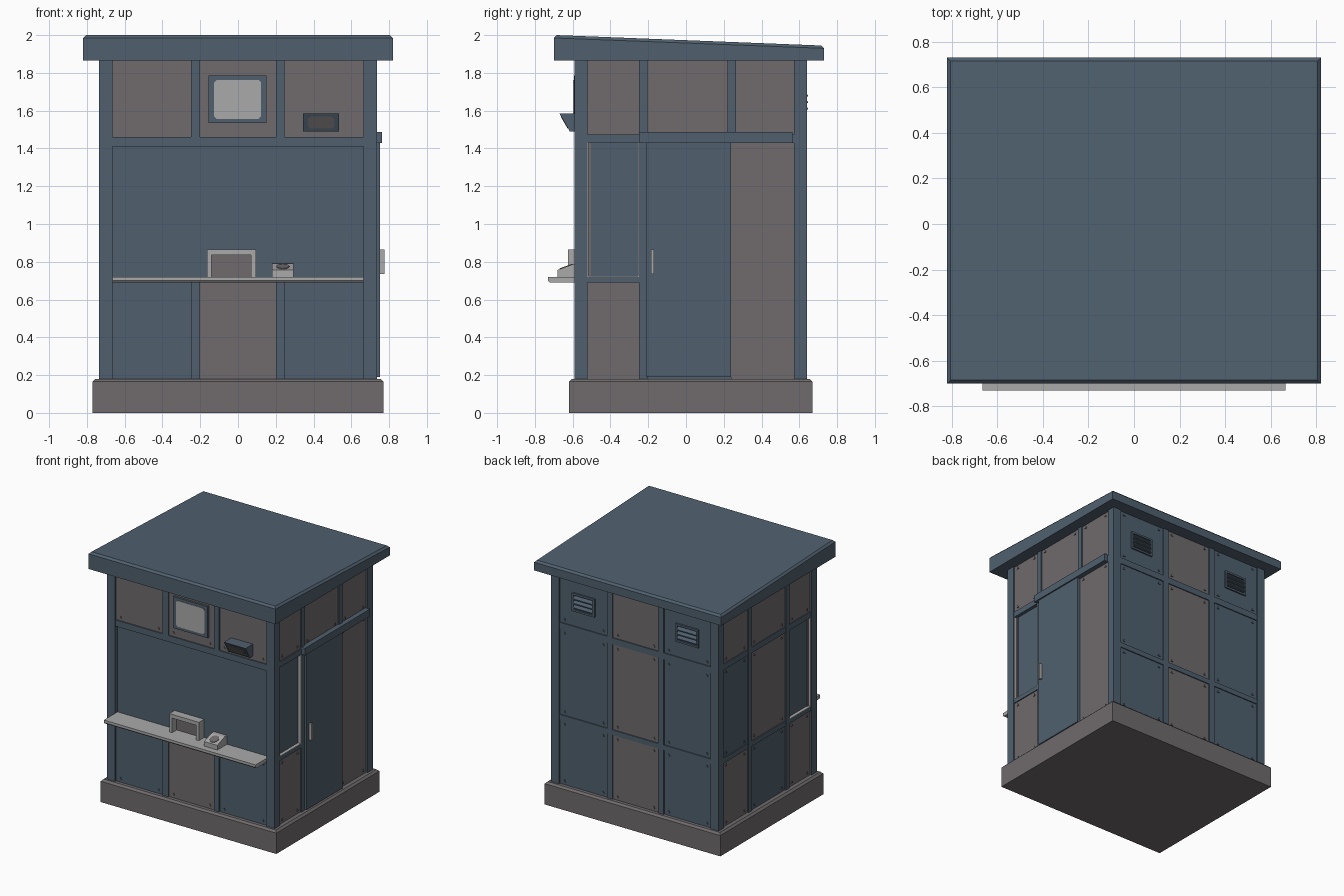
import bpy, bmesh, math

if "Cube" in bpy.data.objects:
    bpy.data.objects.remove(bpy.data.objects["Cube"])


def material(name, rgb):
    m = bpy.data.materials.new(name)
    m.diffuse_color = (*rgb, 1)
    m.use_nodes = True
    m.node_tree.nodes["Principled BSDF"].inputs["Base Color"].default_value = m.diffuse_color
    return m


BLUE = material("slate blue paint", (0.080, 0.118, 0.158))
GREY = material("warm grey panel", (0.160, 0.146, 0.151))
LIGHT = material("light grey trim", (0.41, 0.40, 0.40))


def solid(name, loops, mat, bolts=()):
    """Closed solid from two matching loops of 3D points, plus optional small bolt prisms."""
    bm = bmesh.new()
    for a, b in [loops, *bolts]:
        va, vb = [bm.verts.new(p) for p in a], [bm.verts.new(p) for p in b]
        n = len(a)
        bm.faces.new(va)
        bm.faces.new(vb[::-1])
        for i in range(n):
            j = (i + 1) % n
            bm.faces.new((va[i], vb[i], vb[j], va[j]))
    bmesh.ops.recalc_face_normals(bm, faces=bm.faces)
    me = bpy.data.meshes.new(name)
    bm.to_mesh(me)
    bm.free()
    me.materials.append(mat)
    ob = bpy.data.objects.new(name, me)
    bpy.context.collection.objects.link(ob)
    return ob


# Each wall maps (along, height, outward distance) to a 3D point
WALL = {
    "front": lambda u, z, d: (u, -0.59 - d, z),
    "back": lambda u, z, d: (u, 0.64 + d, z),
    "right": lambda u, z, d: (0.735 + d, u, z),
    "left": lambda u, z, d: (-0.735 - d, u, z),
}


def rect(u0, u1, z0, z1, c=0.0):
    if not c:
        return [(u0, z0), (u1, z0), (u1, z1), (u0, z1)]
    return [(u0 + c, z0), (u1 - c, z0), (u1, z0 + c), (u1, z1 - c),
            (u1 - c, z1), (u0 + c, z1), (u0, z1 - c), (u0, z0 + c)]


def on_wall(wall, pts, d0, d1):
    f = WALL[wall]
    return [f(u, z, d0) for u, z in pts], [f(u, z, d1) for u, z in pts]


def plate(name, wall, pts, d0, d1, mat):
    return solid(f"{wall}_{name}", on_wall(wall, pts, d0, d1), mat)


def panel(wall, u0, u1, z0, z1, mat):
    """Wall panel with a three-sided bolt in every corner."""
    bolts = []
    for u in (u0 + 0.04, u1 - 0.02 if u1 - u0 > 0.5 else u1 - 0.04):
        for z in (z0 + 0.03, z1 - 0.03):
            tri = [(u - 0.01, z - 0.007), (u + 0.01, z - 0.007), (u, z + 0.011)]
            bolts.append(on_wall(wall, tri, -0.015, -0.006))
    solid(f"{wall}_panel", on_wall(wall, rect(u0, u1, z0, z1), -0.04, -0.012), mat, bolts)


def across(name, yz, x0, x1, mat):
    return solid(name, ([(x0, y, z) for y, z in yz], [(x1, y, z) for y, z in yz]), mat)


def flat(x, y0, y1, z0, z1=None):
    z1 = z0 if z1 is None else z1
    return [(-x, y0, z0), (x, y0, z0), (x, y1, z1), (-x, y1, z1)]


# Plinth with chamfered top, core, and sloping roof slab
solid("plinth", (flat(0.77, -0.62, 0.67, 0), flat(0.77, -0.62, 0.67, 0.165)), GREY)
solid("plinth_top", (flat(0.77, -0.62, 0.67, 0.165), flat(0.755, -0.605, 0.655, 0.18)), GREY)
solid("body_core", (flat(0.705, -0.56, 0.61, 0.17), flat(0.705, -0.56, 0.61, 1.88)), BLUE)
solid("roof", (flat(0.82, -0.70, 0.73, 1.865), flat(0.82, -0.70, 0.73, 1.985, 1.93)), BLUE)
solid("roof_top", (flat(0.82, -0.70, 0.73, 1.985, 1.93),
                   flat(0.805, -0.685, 0.715, 2.0, 1.945)), BLUE)

# Corner posts
for sx in (-1, 1):
    for name, y0, y1 in (("front", -0.59, -0.522), ("back", 0.573, 0.64)):
        across(f"{name}_corner_post", rect(y0, y1, 0.17, 1.88), sx * 0.665, sx * 0.735, BLUE)

TOP, MID, LOW = (1.46, 1.87), (0.73, 1.41), (0.18, 0.69)
XCOLS = ((-0.665, -0.25), (-0.2, 0.2), (0.245, 0.665))
YCOLS = ((-0.522, -0.25), (-0.205, 0.22), (0.265, 0.573))

# Front wall: rail, mullions and bolted panels
plate("rail", "front", rect(-0.665, 0.665, 1.41, 1.46), -0.04, -0.003, BLUE)
for u0, u1 in ((-0.25, -0.2), (0.2, 0.245)):
    for row in (TOP, LOW):
        plate("mullion", "front", rect(u0, u1, *row), -0.04, -0.003, BLUE)
for i, col in enumerate(XCOLS):
    panel("front", *col, *TOP, GREY)
    panel("front", *col, *LOW, GREY if i == 1 else BLUE)

# Back wall: full height mullions, rails, panels
for u0, u1 in ((-0.25, -0.2), (0.2, 0.245)):
    plate("mullion", "back", rect(u0, u1, 0.18, 1.87), -0.04, -0.003, BLUE)
for z0, z1 in ((1.41, 1.46), (0.69, 0.73)):
    plate("rail", "back", rect(-0.665, 0.665, z0, z1), -0.04, -0.004, BLUE)
for i, col in enumerate(XCOLS):
    for row in (TOP, MID, LOW):
        panel("back", *col, *row, GREY if i == 1 else BLUE)

# Back vents: frame with three sloping louvres
for cx in (-0.455, 0.455):
    for pts in (rect(cx - 0.1, cx + 0.1, 1.58, 1.595), rect(cx - 0.1, cx + 0.1, 1.71, 1.725),
                rect(cx - 0.1, cx - 0.085, 1.595, 1.71), rect(cx + 0.085, cx + 0.1, 1.595, 1.71)):
        plate("vent_frame", "back", pts, -0.013, 0.0, BLUE)
    for z in (1.605, 1.64, 1.675):
        across("vent_louvre", [(0.627, z + 0.028), (0.645, z + 0.008), (0.645, z), (0.627, z)],
               cx - 0.085, cx + 0.085, BLUE)

# Side walls: shared top row, front column with recessed window
for wall in ("right", "left"):
    for col in YCOLS:
        panel(wall, *col, 1.475, 1.87, GREY)
    panel(wall, *YCOLS[0], *LOW, GREY)
    plate("rail", wall, rect(-0.522, 0.573, 1.43, 1.475), -0.04, -0.004, BLUE)
    plate("low_rail", wall, rect(-0.522, -0.25, 0.69, 0.72), -0.04, -0.004, BLUE)
    plate("mullion", wall, rect(-0.25, -0.205, 0.18, 1.87), -0.04, -0.003, BLUE)
    plate("mullion", wall, rect(0.22, 0.265, 1.475, 1.87), -0.04, -0.003, BLUE)
    plate("window_sill", wall, rect(-0.522, -0.25, 0.72, 0.725), -0.035, -0.005, LIGHT)
    plate("window_jamb", wall, rect(-0.255, -0.25, 0.725, 1.43), -0.035, -0.005, LIGHT)
    plate("window_jamb", wall, rect(-0.522, -0.517, 0.725, 1.43), -0.035, -0.005, LIGHT)
    plate("window_strip", wall, rect(-0.517, -0.502, 0.725, 1.43), -0.035, -0.024, GREY)

# Left wall: lower rail, mullion and panels
plate("mullion", "left", rect(0.22, 0.265, 0.18, 1.475), -0.04, -0.003, BLUE)
plate("rail", "left", rect(-0.205, 0.573, 0.69, 0.73), -0.04, -0.004, BLUE)
panel("left", *YCOLS[1], 0.73, 1.43, GREY)
panel("left", *YCOLS[1], *LOW, BLUE)
panel("left", *YCOLS[2], 0.73, 1.43, BLUE)
panel("left", *YCOLS[2], *LOW, GREY)

# Right wall: sliding door, track, handle and fixed panel
plate("door", "right", rect(-0.213, 0.237, 0.19, 1.435), -0.03, 0.016, BLUE)
plate("door_track", "right", rect(-0.25, 0.565, 1.43, 1.487), -0.03, 0.027, BLUE)
plate("door_handle", "right", rect(-0.186, -0.17, 0.735, 0.865), 0.016, 0.04, LIGHT)
panel("right", 0.237, 0.573, 0.18, 1.435, GREY)

# Counter shelf
across("counter", [(-0.56, 0.72), (-0.73, 0.72), (-0.73, 0.70), (-0.72, 0.69), (-0.56, 0.69)],
       -0.665, 0.665, LIGHT)

# Serving hatch arch with dark opening
arch = [(-0.165, 0.72), (-0.165, 0.865), (0.095, 0.865), (0.095, 0.72),
        (0.07, 0.72), (0.07, 0.835), (-0.14, 0.835), (-0.14, 0.72)]
plate("hatch_arch", "front", arch, -0.032, 0.035, LIGHT)
plate("hatch_opening", "front", rect(-0.14, 0.07, 0.72, 0.835), -0.032, -0.022, GREY)

# Counter speaker with round grille on its sloping top
across("speaker", [(-0.56, 0.72), (-0.68, 0.72), (-0.68, 0.757), (-0.59, 0.79), (-0.56, 0.79)],
       0.18, 0.295, LIGHT)
ring = [(math.cos(k * math.pi / 6) * 0.034, math.sin(k * math.pi / 6) * 0.034) for k in range(12)]
solid("speaker_grille", [[(0.2375 + a, -0.635 + b, 0.7735 + b * 0.367 + h) for a, b in ring]
                         for h in (-0.002, 0.004)], GREY)

# Display screen in a frame
plate("screen_frame", "front", rect(-0.155, 0.15, 1.535, 1.785), -0.013, 0.004, BLUE)
plate("screen", "front", rect(-0.128, 0.123, 1.557, 1.763, 0.015), 0.0, 0.007, LIGHT)

# Hooded lamp with slanted lens
across("lamp_hood", [(-0.57, 1.585), (-0.67, 1.585), (-0.615, 1.49), (-0.57, 1.49)],
       0.345, 0.535, BLUE)
lens = rect(0.37, 0.51, 1.505, 1.568, 0.012)
solid("lamp_lens", [[(u, -0.615 - 0.579 * (z - 1.49) + d, z) for u, z in lens]
                    for d in (-0.003, 0.003)], GREY)
